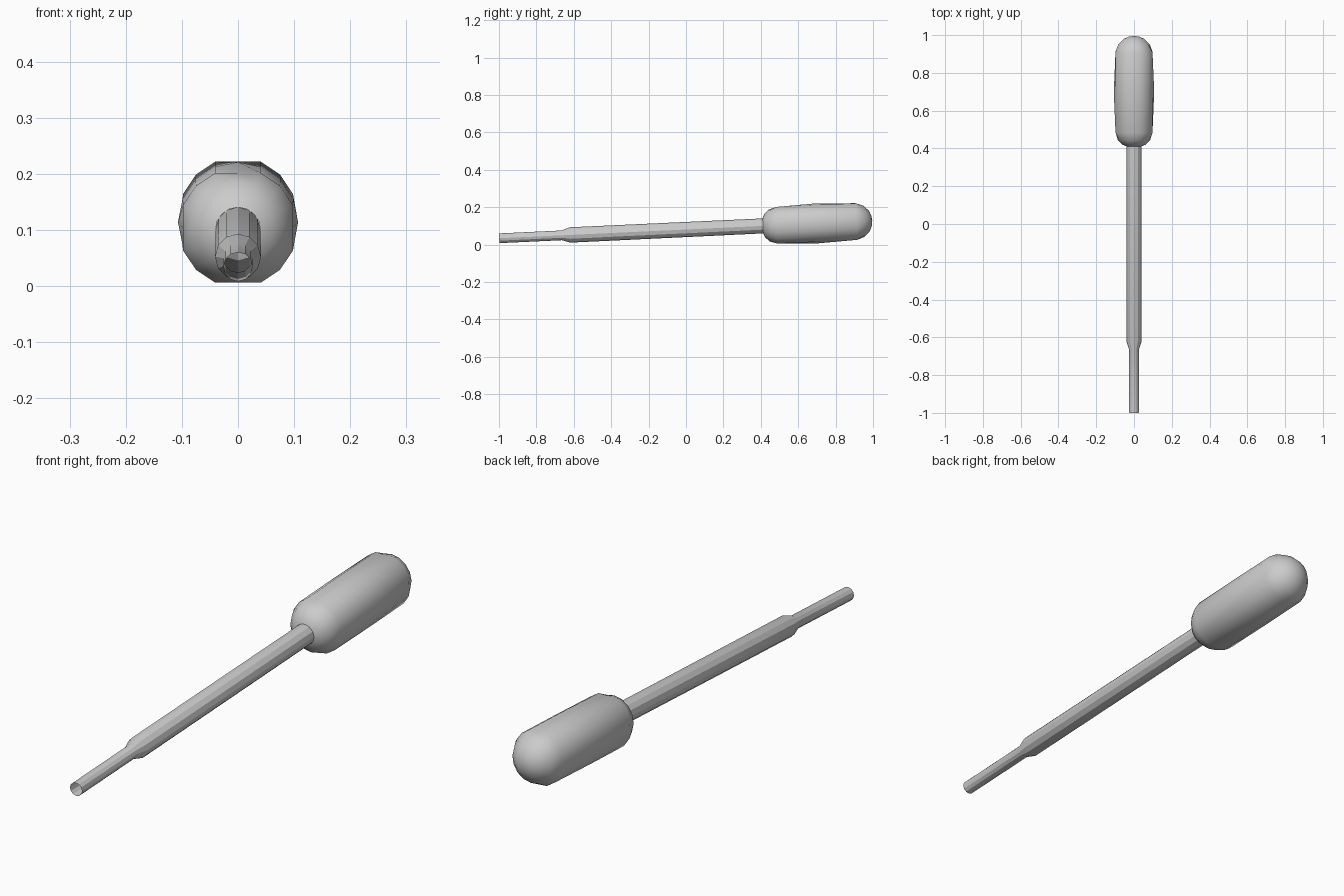
import bpy, math

if "Cube" in bpy.data.objects:
    bpy.data.objects.remove(bpy.data.objects["Cube"])

TILT = math.atan(0.0469)
AXIS_Z = 0.081


def lathe(name, profile, sides, angle):
    """Revolve (y, radius, pinch) rings about the tilted long axis; radius 0 closes an end.
    pinch scales the four side/top/bottom points of a ring."""
    verts, faces, prev = [], [], None
    for y, r, pinch in profile:
        start = len(verts)
        if r == 0:
            verts.append((0, y, 0))
            ring = [start] * sides
        else:
            for k in range(sides):
                a = 2 * math.pi * k / sides
                s = r * (pinch if k % (sides // 4) == 0 else 1)
                verts.append((s * math.cos(a), y, s * math.sin(a)))
            ring = list(range(start, start + sides))
        if prev:
            for k in range(sides):
                n = (k + 1) % sides
                f = [prev[k], ring[k], ring[n], prev[n]]
                faces.append(list(dict.fromkeys(f)))
        prev = ring
    mesh = bpy.data.meshes.new(name)
    mesh.from_pydata(verts, [], faces)
    mesh.update()
    obj = bpy.data.objects.new(name, mesh)
    bpy.context.collection.objects.link(obj)
    obj.rotation_euler.x = TILT
    obj.location.z = AXIS_Z
    bpy.ops.object.select_all(action='DESELECT')
    obj.select_set(True)
    bpy.context.view_layer.objects.active = obj
    bpy.ops.object.shade_smooth_by_angle(angle=math.radians(angle))
    return obj


# Hollow stem: open narrow tip, short shoulder, long straight tube
lathe("stem", [(-1.0, 0.026, 1), (-0.665, 0.026, 1), (-0.62, 0.041, 1),
               (0.42, 0.040, 1)], 12, 25)

# Squeeze bulb: rounded ends, side panels slightly peaked at mid length
P = math.cos(math.pi / 8)
lathe("bulb", [(0.412, 0.040, 1), (0.421, 0.062, 1), (0.446, 0.086, 1),
               (0.487, 0.106, P), (0.70, 0.107, 1), (0.912, 0.106, P),
               (0.953, 0.083, 1), (0.980, 0.056, 1), (0.993, 0.028, 1),
               (0.997, 0, 1)], 16, 50)
